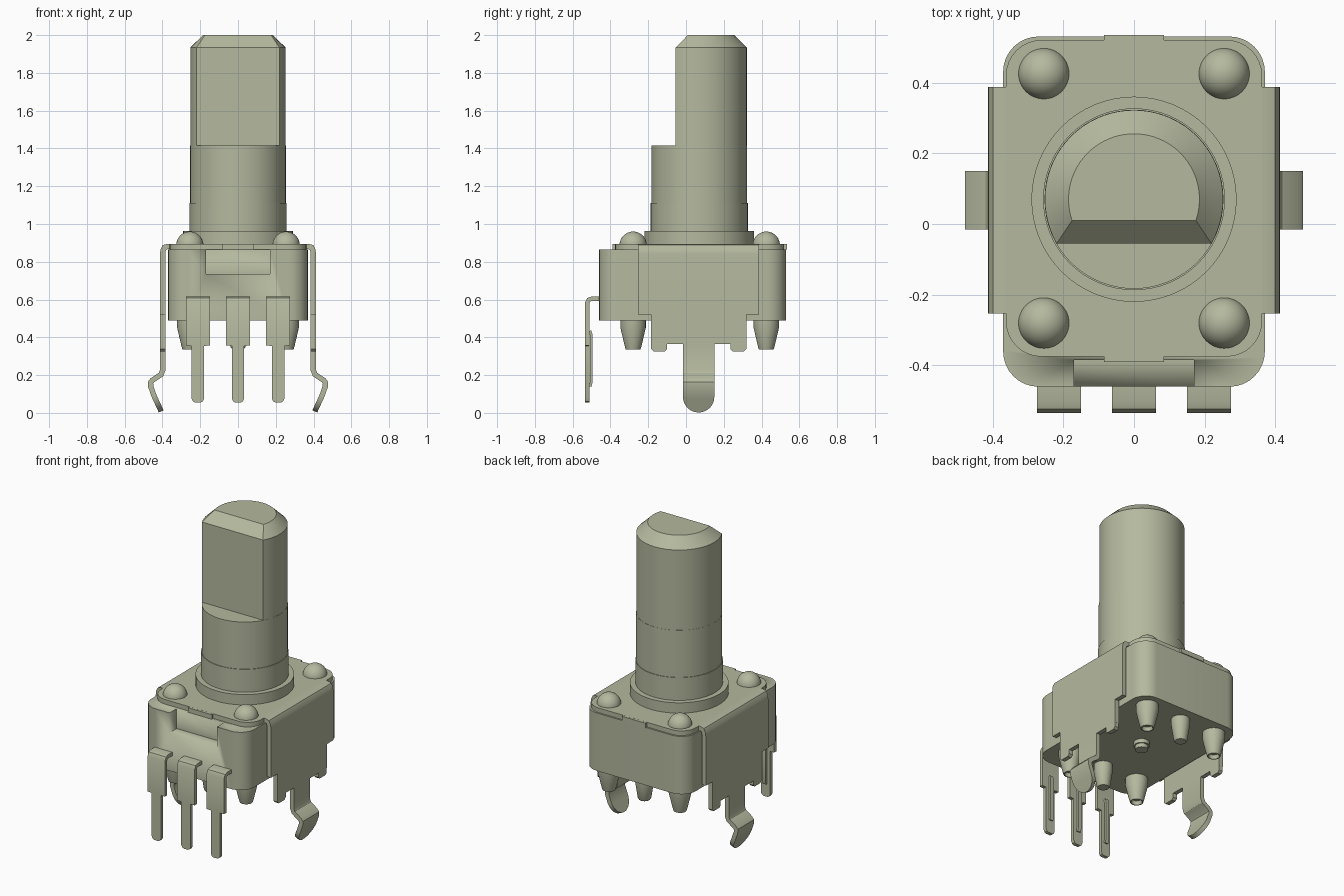
import bpy, bmesh, math
from mathutils import Vector

cube = bpy.data.objects.get("Cube")
if cube:
    bpy.data.objects.remove(cube)

COLOUR = (0.46, 0.485, 0.345, 1)
mat = bpy.data.materials.new("grey green")
mat.use_nodes = True
mat.diffuse_color = COLOUR
mat.node_tree.nodes["Principled BSDF"].inputs["Base Color"].default_value = COLOUR

CY = 0.07          # shaft and bracket centre in y


def finish(name, bm):
    bmesh.ops.remove_doubles(bm, verts=bm.verts, dist=1e-5)
    bmesh.ops.recalc_face_normals(bm, faces=bm.faces)
    me = bpy.data.meshes.new(name)
    bm.to_mesh(me)
    bm.free()
    me.materials.append(mat)
    me.shade_smooth()
    me.set_sharp_from_angle(angle=math.radians(30))
    ob = bpy.data.objects.new(name, me)
    bpy.context.collection.objects.link(ob)
    return ob


def loft(name, rings):
    """Skin a list of equal closed rings and cap both ends."""
    bm = bmesh.new()
    vs = [[bm.verts.new(p) for p in ring] for ring in rings]
    n = len(rings[0])
    for a, b in zip(vs, vs[1:]):
        for i in range(n):
            j = (i + 1) % n
            bm.faces.new((a[i], a[j], b[j], b[i]))
    bm.faces.new(vs[0])
    bm.faces.new(vs[-1])
    return finish(name, bm)


def prism(name, outline, z0, z1):
    return loft(name, [[(x, y, z) for x, y in outline] for z in (z0, z1)])


def lathe(name, profile, x, y, segs=48):
    angles = [2 * math.pi * i / segs for i in range(segs)]
    return loft(name, [[(x + r * math.cos(a), y + r * math.sin(a), z) for a in angles]
                       for r, z in profile])


def rounded_rect(x0, x1, y0, y1, r, steps=8):
    pts = []
    corners = ((x1 - r, y1 - r), (x0 + r, y1 - r), (x0 + r, y0 + r), (x1 - r, y0 + r))
    for k, (cx, cy) in enumerate(corners):
        for i in range(steps + 1):
            a = math.pi / 2 * (k + i / steps)
            pts.append((cx + r * math.cos(a), cy + r * math.sin(a)))
    return pts


def box(name, x0, x1, y0, y1, z0, z1):
    return prism(name, ((x0, y0), (x1, y0), (x1, y1), (x0, y1)), z0, z1)


def strip(name, path, t, place):
    """Bent sheet: path of (u, z, width), thickness t, place(u, w, z) -> point."""
    pts = [Vector(p[:2]) for p in path]
    rings = []
    for i, (p, item) in enumerate(zip(pts, path)):
        d1 = (p - pts[i - 1]).normalized() if i else (pts[1] - p).normalized()
        d2 = (pts[i + 1] - p).normalized() if i + 1 < len(pts) else d1
        n1, n2 = Vector((-d1.y, d1.x)), Vector((-d2.y, d2.x))
        n = (n1 + n2) / (1 + n1.dot(n2)) * t / 2
        a, b, w = p + n, p - n, item[2] / 2
        rings.append([place(a.x, -w, a.y), place(a.x, w, a.y),
                      place(b.x, w, b.y), place(b.x, -w, b.y)])
    return loft(name, rings)


# Housing with a notch cut in the front top edge
body = prism("housing", rounded_rect(-0.37, 0.37, -0.46, 0.53, 0.1), 0.49, 0.865)
cutter = box("notch_cutter", -0.17, 0.17, -0.6, -0.385, 0.735, 1.0)
cutter.hide_render = True
cut = body.modifiers.new("notch", "BOOLEAN")
cut.object = cutter
cut.solver = "EXACT"
bpy.context.view_layer.objects.active = body
bpy.ops.object.modifier_apply(modifier=cut.name)
bpy.data.objects.remove(cutter)

# Metal cover plate with small front and back tabs
prism("cover_plate", rounded_rect(-0.362, 0.362, -0.375, 0.52, 0.1), 0.855, 0.895)
box("cover_front_tab", -0.085, 0.085, -0.39, -0.3, 0.865, 0.8945)
box("cover_back_tab", -0.085, 0.085, 0.45, 0.535, 0.865, 0.8945)

# Side brackets with a bent, round-ended mounting leg
bracket = [(0.34, 0.881, 0.64), (0.372, 0.881, 0.64), (0.389, 0.876, 0.64),
           (0.397, 0.86, 0.64), (0.399, 0.84, 0.64), (0.399, 0.521, 0.64),
           (0.399, 0.52, 0.505), (0.399, 0.366, 0.505), (0.399, 0.365, 0.166),
           (0.399, 0.225, 0.166), (0.408, 0.203, 0.166), (0.453, 0.173, 0.166),
           (0.463, 0.16, 0.166), (0.462, 0.14, 0.166)]
R = 0.083
for i in range(9):
    h = R * math.cos(math.pi / 2 * i / 8.3)
    z = R - math.sqrt(R * R - h * h) + 0.008
    bracket.append((0.403 + 0.46 * z, z, 2 * h))
for side, s in (("left", 1), ("right", -1)):
    strip(side + "_bracket", bracket, 0.028, lambda u, w, z: (s * u, CY - 0.003 + w, z))
    x0, x1 = sorted((s * 0.385, s * 0.413))
    for end, y0, y1 in (("front", -0.185, -0.1), ("back", 0.235, 0.319)):
        strip(f"{side}_{end}_bracket_foot",
              [(0.399, 0.37, y1 - y0), (0.399, 0.338, y1 - y0), (0.399, 0.325, y1 - y0 - 0.026)],
              0.028, lambda u, w, z: (s * u, (y0 + y1) / 2 + w, z))

# Shaft: collar, round lower part, flatted upper part with chamfered tip
lathe("collar", [(0.29, 0.88), (0.29, 0.962)], 0, CY, 64)
lathe("shaft_base", [(0.257, 0.95), (0.257, 1.11), (0.253, 1.11), (0.253, 1.415)], 0, CY, 64)


def d_section(r, flat, z, steps=48):
    a0 = math.asin(flat / r)
    a1 = math.pi - a0
    return [(r * math.cos(a), CY + r * math.sin(a), z)
            for a in (a0 + (a1 - a0) * i / steps for i in range(steps + 1))]


loft("flatted_shaft", [d_section(0.252, -0.125, 1.4), d_section(0.252, -0.125, 1.935),
                       d_section(0.185, -0.06, 2.0)])

# Domed rivets above, hollow-ended pegs below
dome = [(0.072, 0.87)] + [(0.072 * math.cos(a), 0.888 + 0.072 * math.sin(a))
                          for a in (math.pi / 2 * i / 10 for i in range(10))] + [(0.0, 0.96)]
peg = [(0.067, 0.5), (0.067, 0.45), (0.046, 0.36), (0.039, 0.335), (0.033, 0.335), (0.028, 0.36)]
plain_peg = [(0.055, 0.5), (0.055, 0.45), (0.04, 0.35), (0.034, 0.34)]
for end, y in (("front", -0.28), ("back", 0.425)):
    for side, x in (("left", 0.255), ("right", -0.255)):
        lathe(f"{end}_{side}_rivet", dome, x, y)
        lathe(f"{end}_{side}_peg", peg, x, y)
    lathe(end + "_middle_peg", plain_peg, 0, y)
lathe("centre_peg", [(0.047, 0.5), (0.047, 0.465), (0.038, 0.465), (0.038, 0.44)], 0, CY)

# Three bent terminal pins with a stiffening rib behind
pin = [(-0.43, 0.604, 0.125), (-0.5, 0.604, 0.125), (-0.515, 0.599, 0.125),
       (-0.523, 0.583, 0.125), (-0.523, 0.356, 0.125), (-0.523, 0.355, 0.066),
       (-0.523, 0.075, 0.066), (-0.523, 0.061, 0.052), (-0.523, 0.055, 0.03)]
rib = [(-0.508, 0.14, 0.024), (-0.502, 0.16, 0.024), (-0.502, 0.415, 0.024),
       (-0.508, 0.435, 0.024)]
for label, px in (("left", 0.212), ("middle", 0), ("right", -0.212)):
    def across(u, w, z):
        return (px + w, u, z)
    strip(label + "_pin", pin, 0.023, across)
    strip(label + "_pin_rib", rib, 0.014, across)
